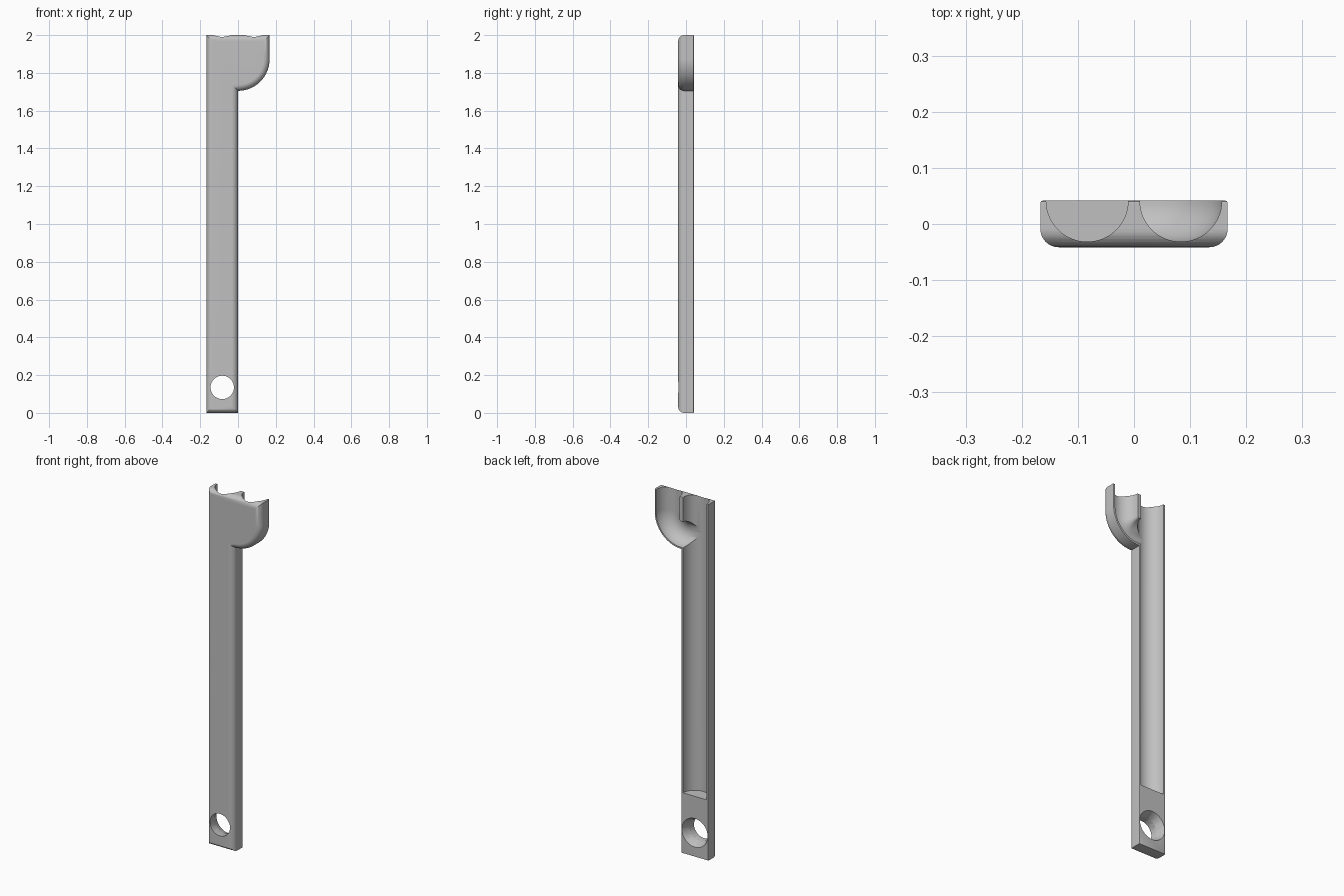
import bpy, bmesh, math
from mathutils import Vector, Matrix

if "Cube" in bpy.data.objects:
    bpy.data.objects.remove(bpy.data.objects["Cube"], do_unlink=True)

W = 0.167          # half width of the head, width of the handle
D = 0.0415         # half depth
R = 0.073          # channel radius
AXIS = W / 2       # channel axis distance from the middle
ARC_Z = 1.872      # centre height of the rounded head corner

grey = bpy.data.materials.new("plain_grey")
grey.use_nodes = True
COLOUR = (0.53, 0.53, 0.53, 1)
grey.diffuse_color = COLOUR
grey.node_tree.nodes["Principled BSDF"].inputs["Base Color"].default_value = COLOUR


def make_object(name, bm):
    bmesh.ops.recalc_face_normals(bm, faces=bm.faces)
    mesh = bpy.data.meshes.new(name)
    bm.to_mesh(mesh)
    bm.free()
    mesh.materials.append(grey)
    obj = bpy.data.objects.new(name, mesh)
    bpy.context.collection.objects.link(obj)
    return obj


def round_edges(bm, y, width, segments):
    edges = [e for e in bm.edges if all(abs(v.co.y - y) < 1e-5 for v in e.verts)]
    bmesh.ops.bevel(bm, geom=edges, offset=width, segments=segments, profile=0.5,
                    affect='EDGES', clamp_overlap=False)


def tube(name, path, radius, sides=64):
    """Closed round tube along a path lying in the xz plane."""
    bm = bmesh.new()
    rings = []
    for i, p in enumerate(path):
        a, b = path[max(i - 1, 0)], path[min(i + 1, len(path) - 1)]
        t = (b - a).normalized()
        n = Vector((t.z, 0, -t.x))
        ring = []
        for k in range(sides):
            ang = 2 * math.pi * k / sides
            ring.append(bm.verts.new(p + n * radius * math.cos(ang)
                                     + Vector((0, radius * math.sin(ang), 0))))
        rings.append(ring)
    for r0, r1 in zip(rings, rings[1:]):
        for k in range(sides):
            j = (k + 1) % sides
            bm.faces.new((r0[k], r0[j], r1[j], r1[k]))
    bm.faces.new(rings[0])
    bm.faces.new(rings[-1])
    return make_object(name, bm)


def y_cone(name, x, z, y0, y1, r0, r1):
    """Round cutter along y, from radius r0 at y0 to r1 at y1."""
    bm = bmesh.new()
    bmesh.ops.create_cone(bm, cap_ends=True, segments=64, radius1=r0, radius2=r1, depth=y1 - y0)
    bm.transform(Matrix.Translation((x, (y0 + y1) / 2, z)) @ Matrix.Rotation(-math.pi / 2, 4, 'X'))
    return make_object(name, bm)


# Body: handle and one-sided rounded head as a single extruded outline
outline = [(-W, 0), (0, 0)]
for i in range(33):
    a = -math.pi / 2 + math.pi / 2 * i / 32
    outline.append((W * math.cos(a), ARC_Z + W * math.sin(a)))
outline += [(W, 2), (-W, 2)]
bm = bmesh.new()
front = bm.faces.new([bm.verts.new((x, -D, z)) for x, z in outline])
side = bmesh.ops.extrude_face_region(bm, geom=[front], use_keep_orig=True)
bmesh.ops.translate(bm, vec=(0, 2 * D, 0),
                    verts=[g for g in side["geom"] if isinstance(g, bmesh.types.BMVert)])
bmesh.ops.recalc_face_normals(bm, faces=bm.faces)
round_edges(bm, -D, 0.033, 8)
round_edges(bm, D, 0.004, 2)
body = make_object("channelled_handle", bm)

# Cutters: long channel, curved side channel, hole and its countersink
long_path = [Vector((-AXIS, D, 0.34)), Vector((-AXIS, D, 2.1))]
bend = [Vector((AXIS, D, 2.1))]
for i in range(33):
    a = -math.pi / 2 * i / 32
    bend.append(Vector((AXIS * math.cos(a), D, ARC_Z + AXIS * math.sin(a))))
bend.append(Vector((-AXIS + 0.008, D, ARC_Z - AXIS)))
cutters = [
    tube("long_channel_cutter", long_path, R),
    tube("curved_channel_cutter", bend, R),
    y_cone("hole_cutter", -AXIS, 0.135, -0.2, 0.2, 0.062, 0.062),
    y_cone("countersink_cutter", -AXIS, 0.135, 0.0, D + 0.02, 0.062, 0.089),
]

bpy.ops.object.select_all(action='DESELECT')
body.select_set(True)
bpy.context.view_layer.objects.active = body
for cutter in cutters:
    mod = body.modifiers.new(cutter.name, 'BOOLEAN')
    mod.operation = 'DIFFERENCE'
    mod.solver = 'EXACT'
    mod.object = cutter
    bpy.ops.object.modifier_apply(modifier=mod.name)
    bpy.data.objects.remove(cutter, do_unlink=True)

# Smooth shading with crisp rims
bpy.ops.object.shade_smooth_by_angle(angle=math.radians(30))
normals = body.modifiers.new("even_normals", 'WEIGHTED_NORMAL')
normals.keep_sharp = True
